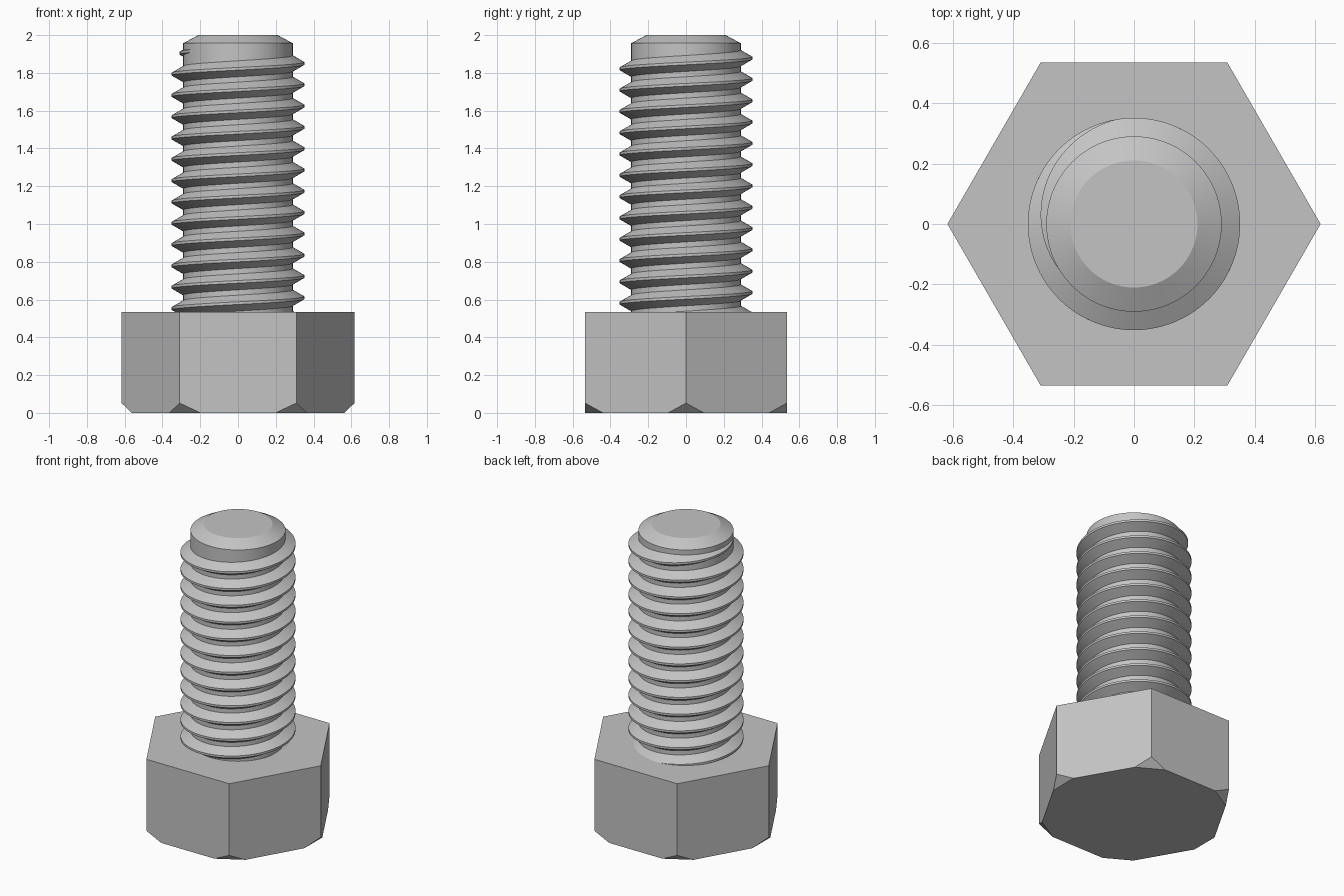
import bpy, bmesh, math
from mathutils import Vector

cube = bpy.data.objects.get("Cube")
if cube:
    bpy.data.objects.remove(cube, do_unlink=True)

# Dimensions
HEAD_R, HEAD_H, CUT_Z, CUT_LEN = 0.617, 0.534, 0.052, 0.11
PITCH, CREST_R, ROOT_R = 0.1128, 0.351, 0.29
CREST_Z = 1.85          # crest height on the +x side, last full turn
SEGS = 96

steel = bpy.data.materials.new("grey steel")
steel.use_nodes = True
colour = (0.55, 0.55, 0.55, 1)
steel.diffuse_color = colour
steel.node_tree.nodes["Principled BSDF"].inputs["Base Color"].default_value = colour


def polar(r, angle, z):
    return Vector((r * math.cos(angle), r * math.sin(angle), z))


def finish(name, bm):
    bmesh.ops.recalc_face_normals(bm, faces=bm.faces)
    mesh = bpy.data.meshes.new(name)
    bm.to_mesh(mesh)
    bm.free()
    mesh.materials.append(steel)
    obj = bpy.data.objects.new(name, mesh)
    bpy.context.collection.objects.link(obj)
    bpy.ops.object.select_all(action='DESELECT')
    obj.select_set(True)
    bpy.context.view_layer.objects.active = obj
    bpy.ops.object.shade_smooth_by_angle(angle=math.radians(25))
    return obj


# Hexagonal head with its bottom corners cut off
bm = bmesh.new()
corners = [polar(HEAD_R, math.radians(60 * i), 0) for i in range(6)]
top = [bm.verts.new(c + Vector((0, 0, HEAD_H))) for c in corners]
mid = [bm.verts.new(c + Vector((0, 0, CUT_Z))) for c in corners]
before, after = [], []
for i, c in enumerate(corners):
    for ring, other in ((before, corners[i - 1]), (after, corners[(i + 1) % 6])):
        ring.append(bm.verts.new(c + (other - c).normalized() * CUT_LEN))
for i in range(6):
    j = (i + 1) % 6
    bm.faces.new((top[i], mid[i], after[i], before[j], mid[j], top[j]))
    bm.faces.new((mid[i], before[i], after[i]))
bm.faces.new(top)
bm.faces.new([v for pair in zip(before, after) for v in pair])
finish("hex_head", bm)

# Shank core with a chamfered tip
bm = bmesh.new()
rings = [[bm.verts.new(polar(r, math.tau * i / SEGS, z)) for i in range(SEGS)]
         for r, z in ((ROOT_R, 0.45), (ROOT_R, 1.957), (0.21, 2.0))]
for low, high in zip(rings, rings[1:]):
    for i in range(SEGS):
        j = (i + 1) % SEGS
        bm.faces.new((low[i], low[j], high[j], high[i]))
bm.faces.new(rings[0])
bm.faces.new(rings[-1])
finish("shank", bm)

# Helical thread ridge that sinks into the shank at its upper end
bm = bmesh.new()
half_crest = PITCH / 16
slope = math.tan(math.radians(30))
depth = CREST_R - ROOT_R + 0.012
half_base = half_crest + depth * slope
profile = ((-depth, -half_base), (0, -half_crest), (0, half_crest), (-depth, half_base))
fade_start, fade_end = math.radians(100), math.radians(215)
start = -12.3 * math.tau
steps = round((fade_end - start) / math.tau * SEGS)
rows = []
for s in range(steps + 1):
    a = start + (fade_end - start) * s / steps
    fade = max(0, (a - fade_start) / (fade_end - fade_start))
    crest = CREST_R - fade * (CREST_R - ROOT_R + 0.002)
    z = CREST_Z + PITCH * a / math.tau
    rows.append([bm.verts.new(polar(crest + dr, a, z + dz)) for dr, dz in profile])
for a, b in zip(rows, rows[1:]):
    for k in range(4):
        n = (k + 1) % 4
        bm.faces.new((a[k], a[n], b[n], b[k]))
bm.faces.new(rows[0])
bm.faces.new(rows[-1])
finish("thread", bm)
